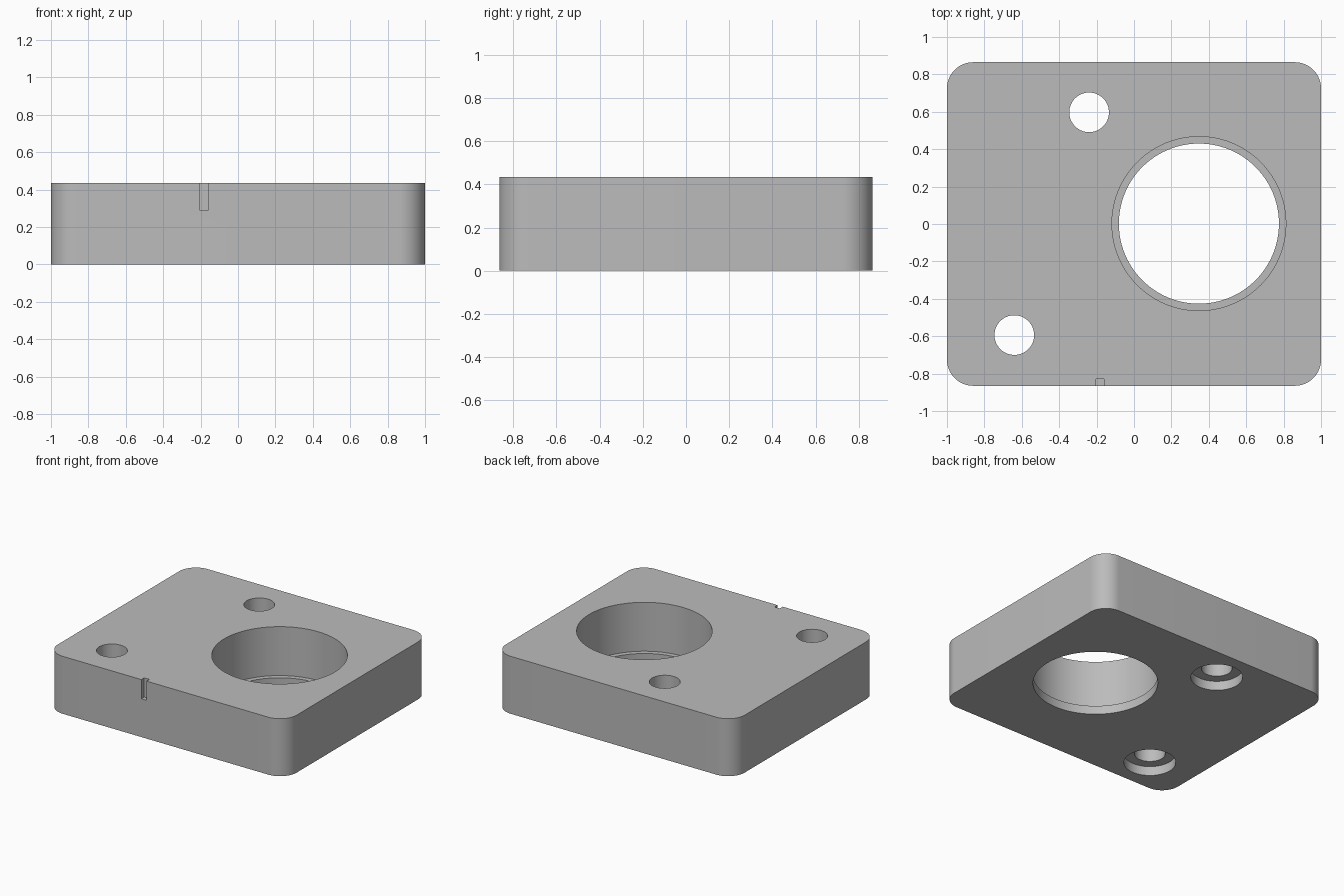
import bpy, bmesh, math

cube = bpy.data.objects.get("Cube")
if cube:
    bpy.data.objects.remove(cube, do_unlink=True)

W, D, H, R = 2.0, 1.73, 0.435, 0.14

grey = bpy.data.materials.new("plain_grey")
grey.use_nodes = True
colour = (0.5, 0.5, 0.5, 1)
grey.diffuse_color = colour
grey.node_tree.nodes["Principled BSDF"].inputs["Base Color"].default_value = colour


def prism(name, outline, z0, z1):
    """Extrude a flat outline from z0 to z1."""
    bm = bmesh.new()
    face = bm.faces.new([bm.verts.new((x, y, z0)) for x, y in outline])
    ext = bmesh.ops.extrude_face_region(bm, geom=[face])
    bmesh.ops.translate(bm, vec=(0, 0, z1 - z0),
                        verts=[v for v in ext["geom"] if isinstance(v, bmesh.types.BMVert)])
    bmesh.ops.recalc_face_normals(bm, faces=bm.faces)
    mesh = bpy.data.meshes.new(name)
    bm.to_mesh(mesh)
    bm.free()
    mesh.materials.append(grey)
    obj = bpy.data.objects.new(name, mesh)
    bpy.context.collection.objects.link(obj)
    return obj


def arc(x, y, r, start, sweep, n):
    return [(x + r * math.cos(start + sweep * i / n), y + r * math.sin(start + sweep * i / n))
            for i in range(n + 1)]


def circle(x, y, r, n=96):
    return arc(x, y, r, 0, math.tau, n)[:-1]


def cut(target, name, outline, z0, z1):
    """Subtract a prism from the target and drop the cutter."""
    cutter = prism(name, outline, z0, z1)
    cutter.hide_render = True
    mod = target.modifiers.new(name, "BOOLEAN")
    mod.operation = "DIFFERENCE"
    mod.solver = "EXACT"
    mod.object = cutter
    bpy.context.view_layer.objects.active = target
    bpy.ops.object.modifier_apply(modifier=name)
    bpy.data.objects.remove(cutter, do_unlink=True)


# Plate with rounded vertical corners
outline = []
for k, (sx, sy) in enumerate([(1, 1), (-1, 1), (-1, -1), (1, -1)]):
    outline += arc(sx * (W / 2 - R), sy * (D / 2 - R), R, k * math.pi / 2, math.pi / 2, 16)
plate = prism("mounting_plate", outline, 0, H)

# Large bore with a thin retaining lip at the bottom
cut(plate, "bore_through", circle(0.347, 0.002, 0.428), -0.1, H + 0.1)
cut(plate, "bore_recess", circle(0.347, 0.002, 0.465), 0.065, H + 0.1)

# Screw holes, counterbored from below
for x, y in [(-0.24, 0.597), (-0.64, -0.594)]:
    cut(plate, "screw_hole", circle(x, y, 0.106, 64), -0.1, H + 0.1)
    cut(plate, "screw_counterbore", circle(x, y, 0.178, 64), -0.1, 0.07)

# Index notch in the front edge
x0, x1, y0, y1 = -0.204, -0.16, -D / 2 - 0.1, -0.83
cut(plate, "index_notch", [(x0, y0), (x1, y0), (x1, y1), (x0, y1)], 0.29, H + 0.1)

# Smooth the curved walls, keep the edges sharp
bpy.ops.object.select_all(action="DESELECT")
plate.select_set(True)
bpy.context.view_layer.objects.active = plate
bpy.ops.object.shade_smooth_by_angle(angle=math.radians(30))
